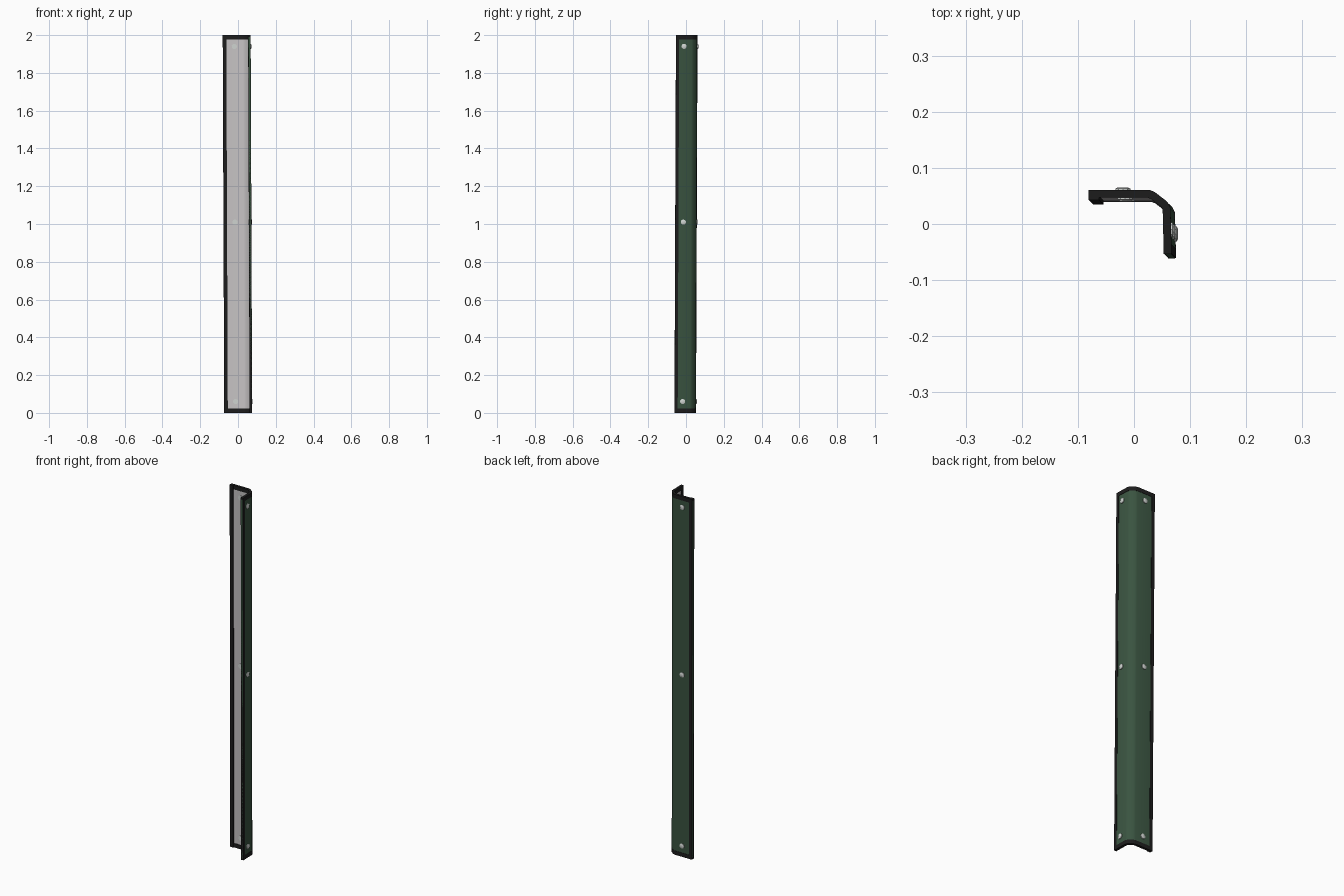
import bpy, bmesh, math
from mathutils import Vector, Matrix

cube = bpy.data.objects.get("Cube")
if cube:
    bpy.data.objects.remove(cube)


def material(name, color):
    m = bpy.data.materials.new(name)
    m.use_nodes = True
    m.diffuse_color = (*color, 1)
    m.node_tree.nodes["Principled BSDF"].inputs["Base Color"].default_value = (*color, 1)
    return m


black = material("black rubber", (0.012, 0.012, 0.012))
green = material("dark green paint", (0.042, 0.088, 0.052))
grey = material("light grey backing", (0.56, 0.54, 0.545))
steel = material("pale steel", (0.62, 0.65, 0.63))

# Outer outline of the bent plate, from the free back edge round to the front edge
PATH = [Vector(p) for p in [(-0.077, 0.057), (0.031, 0.057), (0.041, 0.053),
                            (0.063, 0.036), (0.069, 0.025), (0.071, -0.057)]]


def inward(a, b):
    d = (b - a).normalized()
    return Vector((d.y, -d.x))


def offset(path, depth):
    """Move a path towards the inside of the bend with mitred corners."""
    out = []
    for i, p in enumerate(path):
        n1 = inward(path[max(i - 1, 0)], path[max(i, 1)])
        last = len(path) - 1
        n2 = inward(path[min(i, last - 1)], path[min(i + 1, last)])
        out.append(p + (n1 + n2) * depth / (1 + n1.dot(n2)))
    return out


def finish(bm, name, mats, smooth=None):
    # the whole strip leans very slightly
    for v in bm.verts:
        t = v.co.z - 1
        v.co.x -= 0.004 * t
        v.co.y += 0.004 * t
    bmesh.ops.recalc_face_normals(bm, faces=bm.faces)
    me = bpy.data.meshes.new(name)
    bm.to_mesh(me)
    bm.free()
    ob = bpy.data.objects.new(name, me)
    bpy.context.collection.objects.link(ob)
    for m in mats:
        me.materials.append(m)
    if smooth:
        bpy.ops.object.select_all(action='DESELECT')
        ob.select_set(True)
        bpy.context.view_layer.objects.active = ob
        bpy.ops.object.shade_smooth_by_angle(angle=math.radians(smooth))
    return ob


def strip(name, path, outer, inner, z0, z1, mats):
    """Upright plate following a path; an optional second material faces inside."""
    bm = bmesh.new()
    rings = [[[bm.verts.new((p.x, p.y, z)) for p in offset(path, d)]
              for d in (outer, inner)] for z in (z0, z1)]
    (o0, i0), (o1, i1) = rings
    for k in range(len(path) - 1):
        bm.faces.new((o0[k], o0[k + 1], o1[k + 1], o1[k]))
        back = bm.faces.new((i0[k], i0[k + 1], i1[k + 1], i1[k]))
        back.material_index = len(mats) - 1
        for o, i in ((o0, i0), (o1, i1)):
            bm.faces.new((o[k], o[k + 1], i[k + 1], i[k]))
    for k in (0, -1):
        bm.faces.new((o0[k], i0[k], i1[k], o1[k]))
    return finish(bm, name, mats, 40)


# Bent plate: green outside, grey inside
strip("corner_plate", PATH, 0.0015, 0.011, 0.01, 1.99, [green, grey])

# Black edging on all four sides
strip("bottom_edging", PATH, 0, 0.014, 0, 0.022, [black])
strip("top_edging", PATH, 0, 0.014, 1.978, 2, [black])
back_end, front_end = PATH[0], PATH[-1]
strip("back_leg_edging", [back_end, back_end + Vector((0.019, 0))],
      0, 0.018, 0, 2, [black])
strip("side_leg_edging", [front_end + (PATH[-2] - front_end).normalized() * 0.017, front_end],
      0, 0.013, 0, 2, [black])


# Rivets through both legs
def rivet(name, centre, direction):
    bm = bmesh.new()
    turn = Vector(direction).to_track_quat('Z', 'Y').to_matrix().to_4x4()
    for r1, r2, depth, shift in ((0.014, 0.014, 0.0155, -0.0055), (0.014, 0.010, 0.002, 0.00325)):
        bmesh.ops.create_cone(bm, cap_ends=True, segments=10, radius1=r1, radius2=r2, depth=depth,
                              matrix=Matrix.Translation(centre) @ turn
                              @ Matrix.Translation((0, 0, shift)))
    finish(bm, name, [steel], 30)


for level, z in (("bottom", 0.06), ("middle", 1.01), ("top", 1.94)):
    rivet(level + "_back_rivet", Vector((-0.016, 0.057, z)), (0, 1, 0))
    rivet(level + "_side_rivet", Vector((0.070, -0.014, z)), (1, 0, 0))
